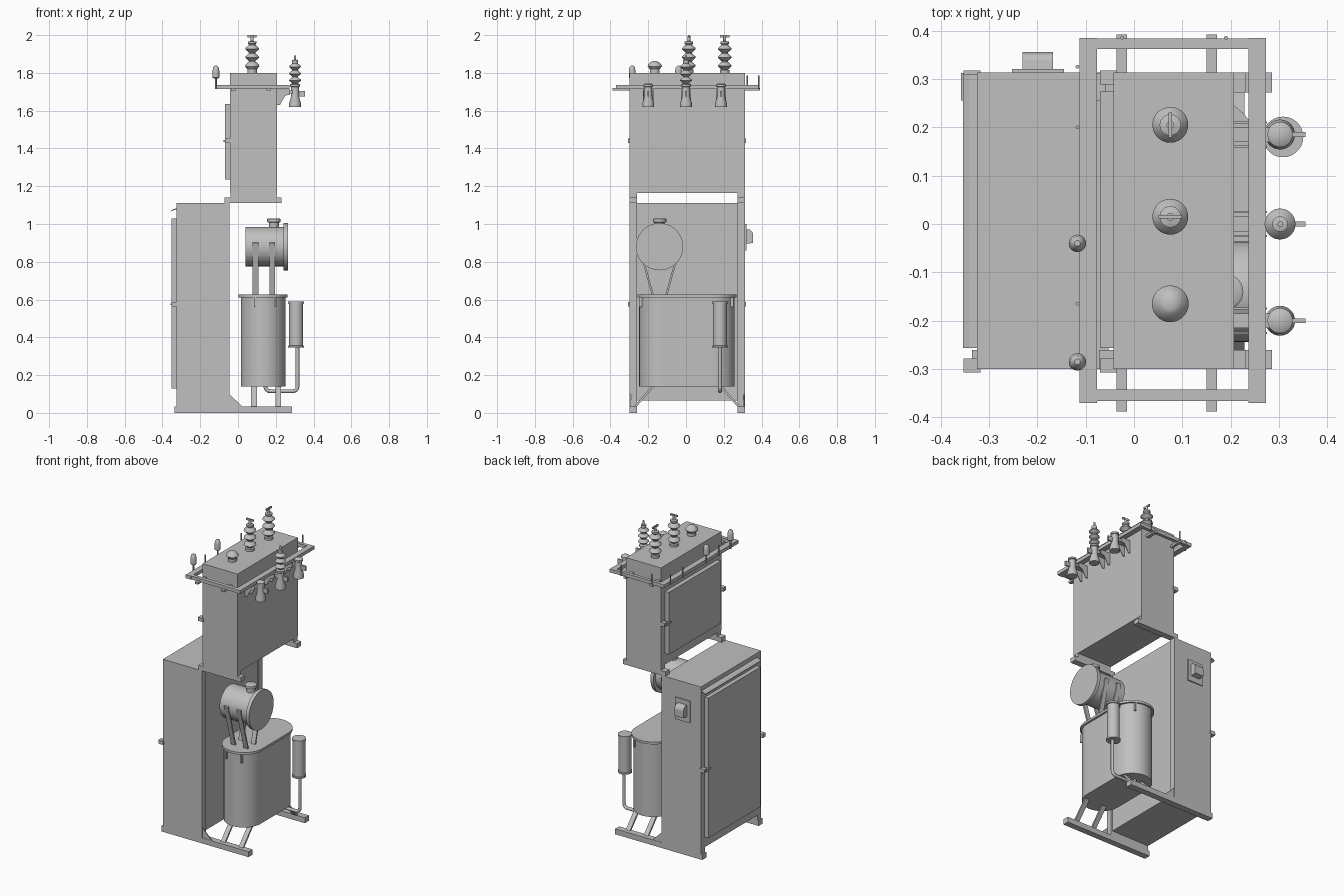
import bpy, bmesh, math
from mathutils import Vector

cube = bpy.data.objects.get("Cube")
if cube:
    bpy.data.objects.remove(cube, do_unlink=True)

grey = bpy.data.materials.new("painted_grey")
grey.use_nodes = True
GREY = (0.53, 0.53, 0.53, 1)
grey.diffuse_color = GREY
grey.node_tree.nodes["Principled BSDF"].inputs["Base Color"].default_value = GREY


def finish(name, bm, smooth=False):
    bmesh.ops.recalc_face_normals(bm, faces=bm.faces)
    me = bpy.data.meshes.new(name)
    bm.to_mesh(me)
    bm.free()
    me.materials.append(grey)
    ob = bpy.data.objects.new(name, me)
    bpy.context.collection.objects.link(ob)
    if smooth:
        bpy.ops.object.select_all(action='DESELECT')
        ob.select_set(True)
        bpy.context.view_layer.objects.active = ob
        bpy.ops.object.shade_smooth_by_angle(angle=math.radians(35))
    return ob


def box(name, x, y, z):
    bm = bmesh.new()
    bmesh.ops.create_cube(bm, size=1)
    for v in bm.verts:
        for i, (a, b) in enumerate((x, y, z)):
            v.co[i] = a if v.co[i] < 0 else b
    return finish(name, bm)


def prism(name, outline, a, b, place, smooth=False):
    """Extrude a 2D outline from a to b; place maps (u, v, w) to a point."""
    bm = bmesh.new()
    face = bm.faces.new([bm.verts.new(place(u, v, a)) for u, v in outline])
    ext = bmesh.ops.extrude_face_region(bm, geom=[face])["geom"]
    shift = Vector(place(0, 0, b)) - Vector(place(0, 0, a))
    bmesh.ops.translate(bm, vec=shift, verts=[g for g in ext if isinstance(g, bmesh.types.BMVert)])
    return finish(name, bm, smooth)


def along_y(u, v, w): return (u, w, v)
def along_x(u, v, w): return (w, u, v)
def along_z(u, v, w): return (u, v, w)


def lathe(name, profile, centre, axis='Z', n=28):
    """Spin (radius, height) points about an axis through centre."""
    bm = bmesh.new()
    rings = []
    for r, h in profile:
        ring = []
        for i in range(n):
            t = math.tau * i / n
            c, s = r * math.cos(t), r * math.sin(t)
            p = (c, s, h) if axis == 'Z' else (h, c, s)
            ring.append(bm.verts.new(Vector(centre) + Vector(p)))
        rings.append(ring)
    for lo, hi in zip(rings, rings[1:]):
        for i in range(n):
            j = (i + 1) % n
            bm.faces.new((lo[i], lo[j], hi[j], hi[i]))
    bm.faces.new(rings[0])
    bm.faces.new(rings[-1])
    return finish(name, bm, True)


def bar(name, p, q, width, depth):
    """Flat bar from p to q leaning in the y-z plane, width along x."""
    p, q = Vector(p), Vector(q)
    side = (q - p).cross(Vector((1, 0, 0))).normalized() * depth / 2
    half = Vector((width / 2, 0, 0))
    bm = bmesh.new()
    ends = [[bm.verts.new(e + a * half + b * side) for a, b in ((-1, -1), (1, -1), (1, 1), (-1, 1))] for e in (p, q)]
    bm.faces.new(ends[0])
    bm.faces.new(ends[1])
    for i in range(4):
        j = (i + 1) % 4
        bm.faces.new((ends[0][i], ends[0][j], ends[1][j], ends[1][i]))
    return finish(name, bm)


def tube(name, points, r):
    cu = bpy.data.curves.new(name, 'CURVE')
    cu.dimensions = '3D'
    cu.bevel_depth, cu.bevel_resolution, cu.use_fill_caps = r, 3, True
    sp = cu.splines.new('POLY')
    sp.points.add(len(points) - 1)
    for pt, co in zip(sp.points, points):
        pt.co = (*co, 1)
    cu.materials.append(grey)
    ob = bpy.data.objects.new(name, cu)
    bpy.context.collection.objects.link(ob)
    return ob


# Lower cabinet with corner posts, base rails, skirts and gussets
box("lower_cabinet", (-.325, -.053), (-.3, .313), (.065, 1.11))
for side, y in (("front", (-.3, -.26)), ("back", (.272, .313))):
    box(side + "_corner_post", (-.056, -.045), y, (.03, 1.11))
    box(side + "_base_rail", (-.335, .285), y, (0, .035))
    box(side + "_skirt", (-.325, -.05), y, (.03, .07))
    mid = -.298 if side == "front" else .305
    prism(side + "_gusset", [(-.046, .1), (-.046, .034), (.022, .034)], mid, mid + .006, along_y)
    box(side + "_upper_rail", (-.072, .23), y, (1.11, 1.14))
    box(side + "_upper_skirt", (-.04, .205), y, (1.135, 1.17))
box("lower_door", (-.352, -.324), (-.256, .274), (.13, 1.03))
prism("lower_door_visor", [(-.324, 1.083), (-.34, 1.079), (-.354, 1.07), (-.354, 1.066), (-.338, 1.074), (-.324, 1.077)],
      -.256, .31, along_y)

# Upper cabinet
box("upper_cabinet", (-.042, .207), (-.3, .313), (1.165, 1.8))
box("upper_door", (-.07, -.04), (-.256, .274), (1.235, 1.635))
for name, x, z in (("lower", -.352, .575), ("upper", -.07, 1.44)):
    for y in (-.295, .3):
        box(name + "_door_latch", (x, x + .035), (y - .012, y + .017), (z - .012, z + .012))
    box(name + "_door_handle", (x - .006, x + .012), (.255, .312), (z - .005, z + .005))

# Drive box on the back wall
box("drive_plate", (-.252, -.145), (.31, .32), (.86, 1.0))
prism("drive_box", [(.318, .972), (.338, .97), (.35, .96), (.356, .945), (.356, .9), (.318, .895)],
      -.23, -.167, along_x)

# Roof frame and its cross arms
box("frame_left_bar", (-.113, -.076), (-.37, .385), (1.715, 1.737))
box("frame_right_bar", (.237, .273), (-.37, .385), (1.715, 1.737))
box("frame_front_bar", (-.11, .27), (-.366, -.342), (1.715, 1.737))
box("frame_back_bar", (-.11, .27), (.362, .383), (1.715, 1.737))
for x in (-.025, .161):
    box("frame_cross_arm", (x - .011, x + .011), (-.388, .392), (1.706, 1.72))

# Pins and small pin insulators on the frame
for x, y in ((-.117, .2), (-.117, .325), (-.117, -.165), (.19, .385), (-.025, .385)):
    lathe("frame_pin", [(.004, 1.715), (.004, 1.785)], (x, y, 0), n=10)
for y in (-.04, -.285):
    lathe("pin_insulator_stem", [(.005, 1.715), (.005, 1.78)], (-.117, y, 0), n=10)
    lathe("pin_insulator", [(.012, 1.77), (.018, 1.775), (.018, 1.81), (.014, 1.83), (.006, 1.838)], (-.117, y, 0), n=20)


def sheds(base, step, count, r_out, r_in):
    points = []
    for i in range(count):
        z = base + i * step
        points += [(r_in, z), (r_out, z + step * .4), (r_out * .93, z + step * .55), (r_in, z + step * .9)]
    return points


# Roof insulators: two tall, one short
for y, angle in ((.205, 1), (.015, 0)):
    lathe("roof_insulator", [(.026, 1.795), (.026, 1.815)] + sheds(1.818, .045, 3, .037, .017)
          + [(.022, 1.955), (.022, 1.965), (.008, 1.968), (.008, 1.996)], (.075, y, 0))
    tip = (.004, .026) if angle else (.024, .004)
    box("roof_terminal", (.075 - tip[0], .075 + tip[0]), (y - tip[1], y + tip[1]), (1.988, 2.0))
lathe("short_roof_insulator", [(.026, 1.795), (.026, 1.82), (.038, 1.835), (.036, 1.842), (.02, 1.858), (.012, 1.862)],
      (.075, -.165, 0))

# Side insulators hanging on brackets
for y in (.185, 0, -.2):
    lathe("side_insulator", [(.031, 1.62), (.031, 1.64), (.021, 1.675), (.021, 1.725), (.026, 1.728), (.026, 1.738), (.014, 1.745)],
          (.302, y, 0))
    box("side_arm", (.2, .3), (y - .015, y + .015), (1.69, 1.708))
    box("side_terminal", (.3, .355), (y - .005, y + .005), (1.675, 1.705))
    for e in (-.027, .023):
        prism("side_bracket", [(.205, 1.63), (.222, 1.63), (.25, 1.68), (.275, 1.685), (.275, 1.712), (.205, 1.712)],
              y + e, y + e + .004, along_y)
lathe("side_upper_insulator", [(.016, 1.735)] + sheds(1.745, .036, 3, .032, .015)
      + [(.016, 1.86), (.016, 1.868), (.006, 1.87), (.006, 1.893)], (.302, 0, 0))


# Oil tank with lid, lugs and splayed legs
def stadium(x, y0, y1, r, n=20):
    arc = [math.pi * i / n for i in range(n + 1)]
    return ([(x + r * math.cos(t), y1 - r + r * math.sin(t)) for t in arc]
            + [(x - r * math.cos(t), y0 + r - r * math.sin(t)) for t in arc])


prism("tank", stadium(.133, -.248, .258, .118), .14, .615, along_z, True)
prism("tank_lid", stadium(.133, -.258, .268, .13), .612, .627, along_z, True)
for x in (.09, .195):
    for y in (-.242, .244):
        box("tank_lug", (x - .005, x + .005), (y - .008, y + .008), (.56, .613))
for x in (.085, .213):
    bar("tank_front_leg", (x, -.272, .03), (x, -.17, .145), .03, .012)
    bar("tank_back_leg", (x, .283, .03), (x, .18, .145), .03, .012)

# Conservator drum with legs and filler
drum = (0, -.14, .88)
lathe("conservator_drum", [(.104, .04), (.104, .245)], drum, 'X', 40)
lathe("conservator_end_flange", [(.125, .242), (.125, .264)], drum, 'X', 40)
lathe("filler_neck", [(.026, .97), (.026, 1.008), (.036, 1.01), (.036, 1.026), (.03, 1.03)], (.19, -.14, 0))
for x in (.093, .182):
    bar("conservator_front_leg", (x, -.175, .62), (x, -.252, .9), .03, .01)
    bar("conservator_back_leg", (x, -.105, .62), (x, -.028, .9), .03, .01)

# Filter canister and its pipe
lathe("filter_canister", [(.042, .345), (.042, .355), (.037, .356), (.037, .578), (.042, .579), (.042, .59)], (.308, .18, 0))
bend = [(.29 + .025 * math.cos(t), .18, .14 - .025 * math.sin(t)) for t in [math.pi / 2 * i / 6 for i in range(7)]]
left_bend = [(.17 - .025 * math.sin(t), .18, .14 - .025 * math.cos(t)) for t in [math.pi / 2 * i / 6 for i in range(7)]]
tube("filter_pipe", [(.315, .18, .35)] + bend + left_bend + [(.145, .18, .15)], .01)
